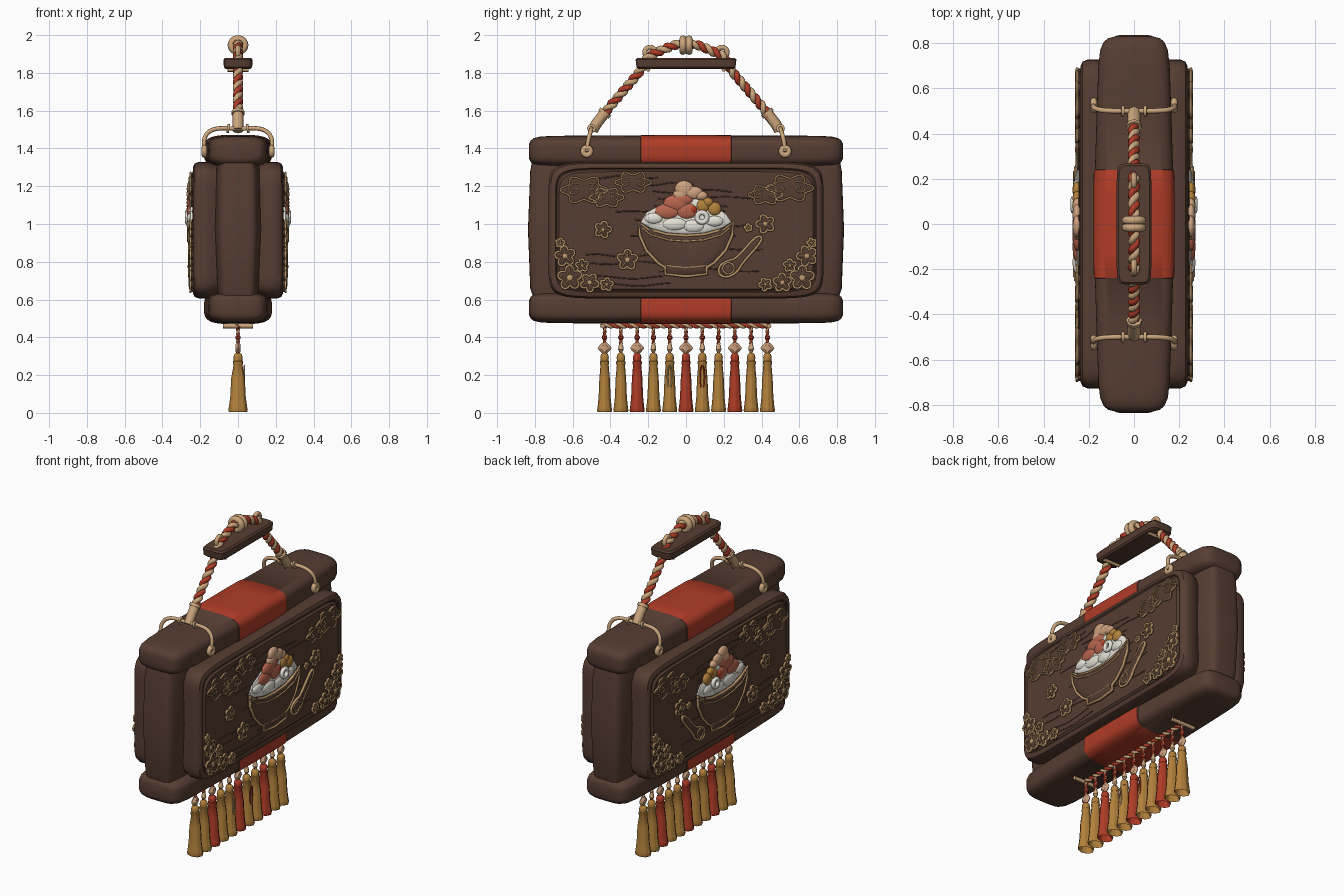
import bpy, bmesh, math, random
from mathutils import Vector

if "Cube" in bpy.data.objects:
    bpy.data.objects.remove(bpy.data.objects["Cube"])

random.seed(4)
TAU = 2 * math.pi


def material(name, *rgb):
    m = bpy.data.materials.new(name)
    m.diffuse_color = (*rgb, 1)
    m.use_nodes = True
    m.node_tree.nodes["Principled BSDF"].inputs["Base Color"].default_value = m.diffuse_color
    return m


BROWN = material("dark_wood", 0.095, 0.047, 0.032)
RED = material("red_cloth", 0.43, 0.045, 0.02)
CREAM = material("cream_cord", 0.60, 0.38, 0.20)
TAN = material("tan_carving", 0.50, 0.31, 0.14)
GOLD = material("gold_thread", 0.45, 0.22, 0.045)
WHITE = material("white_ice", 0.78, 0.75, 0.68)
SALMON = material("salmon_fruit", 0.48, 0.13, 0.075)
PEACH = material("peach_fruit", 0.62, 0.36, 0.21)


def finish(name, me, mats, mirror=False, angle=40):
    me.name = name
    me.materials.clear()
    for m in mats:
        me.materials.append(m)
    ob = bpy.data.objects.new(name, me)
    bpy.context.collection.objects.link(ob)
    me.polygons.foreach_set("use_smooth", [True] * len(me.polygons))
    me.set_sharp_from_angle(angle=math.radians(angle))
    if mirror:
        ob.modifiers.new("both_sides", 'MIRROR')
    return ob


def from_bmesh(name, bm, mats, mirror=False, angle=40):
    bmesh.ops.recalc_face_normals(bm, faces=bm.faces)
    me = bpy.data.meshes.new(name)
    bm.to_mesh(me)
    bm.free()
    return finish(name, me, mats, mirror, angle)


def skin(bm, rings):
    for a, b in zip(rings, rings[1:]):
        for i in range(len(a)):
            j = (i + 1) % len(a)
            bm.faces.new((a[i], a[j], b[j], b[i]))
    bm.faces.new(rings[0])
    bm.faces.new(rings[-1])


def loft(name, axis, stations, mats, n=2, centre=(0, 0, 0), segs=48, ripple=0, mirror=False):
    """Superellipse sections (position, half size a, half size b) along an axis."""
    bm, rings, c = bmesh.new(), [], Vector(centre)
    for t, a, b in stations:
        ring = []
        for i in range(segs):
            u = TAU * (i + 0.5) / segs
            k = 1 + ripple * math.cos(8 * u)
            p = a * k * math.copysign(abs(math.cos(u)) ** (2 / n), math.cos(u))
            q = b * k * math.copysign(abs(math.sin(u)) ** (2 / n), math.sin(u))
            ring.append(bm.verts.new(c + Vector({'x': (t, p, q), 'y': (p, t, q), 'z': (p, q, t)}[axis])))
        rings.append(ring)
    skin(bm, rings)
    return from_bmesh(name, bm, mats, mirror)


def tubes(name, paths, r, mat, closed=False, smooth=False, mirror=False):
    cu = bpy.data.curves.new(name, 'CURVE')
    cu.dimensions, cu.bevel_depth, cu.bevel_resolution = '3D', r, 2
    cu.use_fill_caps, cu.resolution_u = True, 4
    for pts in paths:
        sp = cu.splines.new('NURBS' if smooth else 'POLY')
        sp.points.add(len(pts) - 1)
        for p, co in zip(sp.points, pts):
            p.co = (*co, 1)
        sp.use_cyclic_u = closed
        if smooth:
            sp.order_u, sp.use_endpoint_u = 3, not closed
    tmp = bpy.data.objects.new(name + "_tmp", cu)
    me = bpy.data.meshes.new_from_object(tmp)
    bpy.data.objects.remove(tmp)
    return finish(name, me, [mat], mirror, 60)


def circle(c, r, axis, n=20, stretch=1):
    out = []
    for i in range(n):
        a, b = r * math.cos(TAU * i / n), r * math.sin(TAU * i / n) * stretch
        out.append(Vector(c) + Vector((0, a, b) if axis == 'x' else (a, 0, b)))
    return out


def rope(name, pts, offset, r, pitch):
    """Two twisted strands, red and cream, along a path in the yz plane."""
    pts = [Vector((0, *p)) for p in pts]
    strands, s, nx = ([], []), 0, Vector((1, 0, 0))
    for a, b in zip(pts, pts[1:]):
        d = b - a
        bn = d.normalized().cross(nx)
        k = max(2, int(d.length / 0.008))
        for i in range(k):
            u = TAU * (s + d.length * i / k) / pitch
            for j in (0, 1):
                w = u + j * math.pi
                strands[j].append(a + d * i / k + (nx * math.cos(w) + bn * math.sin(w)) * offset)
        s += d.length
    tubes(name + "_red", [strands[0]], r, RED)
    tubes(name + "_cream", [strands[1]], r, CREAM)


def domes(name, outlines, mat, x=0.242, depth=0.015):
    """Low pillow reliefs with (y, z) outlines on both sign faces."""
    bm = bmesh.new()
    for o in outlines:
        cy, cz = sum(p[0] for p in o) / len(o), sum(p[1] for p in o) / len(o)
        skin(bm, [[bm.verts.new((xx, cy + (y - cy) * k, cz + (z - cz) * k)) for y, z in o]
                  for xx, k in ((x - 0.012, 1), (x + depth * 0.5, 1), (x + depth * 0.85, 0.93), (x + depth, 0.75))])
    return from_bmesh(name, bm, [mat], True, 50)


# sign body: bulging core whose ends show as posts, then the two-faced panel
loft("core_posts", 'z', [(0.58, .105, .80), (0.66, .115, .825), (0.97, .128, .837), (1.28, .12, .825), (1.36, .105, .81)],
     [BROWN], 7, segs=64)
half = [(.05, .70, .345), (.13, .715, .355), (.15, .728, .362), (.205, .728, .362), (.228, .718, .354),
        (.237, .70, .338), (.237, .692, .33), (.231, .687, .325), (.231, .682, .32), (.242, .672, .31)]
loft("sign_panel", 'x', [(-x, a, b) for x, a, b in reversed(half)] + half, [BROWN], 10, (0, 0, 0.967), 80)

# top and bottom beams with red bands in the middle
side = [(.12, .18, .087), (.238, .178, .086), (.242, .173, .083), (.50, .165, .083), (.70, .158, .082),
        (.77, .15, .078), (.805, .135, .07), (.822, .115, .058), (.83, .085, .04)]
for name, z in (("top_beam", 1.385), ("bottom_beam", 0.557)):
    beam = loft(name, 'y', [(-y, a, b) for y, a, b in reversed(side)] + side, [BROWN, RED], 3.6, (0, 0, z), 56)
    for f in beam.data.polygons:
        f.material_index = int(abs(f.center.y) < 0.239)

# wood grain ridges on the faces
grain = []
for i in range(16):
    z, y0, ph = 0.68 + i * 0.038, random.uniform(-.62, -.1), random.random() * 6
    L = random.uniform(.3, .6)
    grain.append([(0.241, y0 + L * t / 10, z + 0.008 * math.sin(ph + t * 0.7)) for t in range(11)])
tubes("wood_grain", grain, 0.004, BROWN, mirror=True)

# bowl with dark body and carved outlines
rim = [(-.25, 1.01), (-.2, .972), (-.1, .945), (0, .938), (.1, .945), (.2, .972), (.25, 1.01)]
wall = [(.245, .94), (.21, .86), (.15, .795), (.11, .77), (.11, .735), (0, .722)]
bowl = rim + wall + [(-y, z) for y, z in reversed(wall[:-1])]
domes("bowl", [bowl], BROWN, depth=0.024)
tubes("bowl_outline", [[(.258, y, z) for y, z in bowl]], 0.008, TAN, closed=True, mirror=True)
tubes("bowl_lines", [[(.266, y * k, z - d) for y, z in rim] for k, d in ((.93, .03),)]
      + [[(.262, y, .785 - .015 * math.cos(y * 12)) for y in (-.11, -.05, 0, .05, .11)]], 0.005, TAN, mirror=True)

# shaved ice and fruit
domes("ice_heap", [[(-.24, 1.01), (-.21, 1.06), (-.1, 1.12), (0, 1.15), (.1, 1.12), (.21, 1.055), (.24, 1.01)]
                   + [(y * .96, z + .006) for y, z in reversed(rim[1:-1])]], WHITE, depth=0.018)


def fruit(name, balls, mat):
    bm = bmesh.new()
    for y, z, ry, rz in balls:
        new = bmesh.ops.create_uvsphere(bm, u_segments=18, v_segments=10, radius=1)["verts"]
        bmesh.ops.scale(bm, vec=(.02, ry, rz), verts=new)
        bmesh.ops.translate(bm, vec=(.252, y, z), verts=new)
    from_bmesh(name, bm, [mat], True)


fruit("salmon_slices", [(-.10, 1.065, .068, .04), (-.05, 1.11, .07, .045), (.005, 1.07, .06, .045), (-.02, 1.13, .06, .035)], SALMON)
fruit("peach_slices", [(-.01, 1.185, .05, .045), (.04, 1.165, .05, .035), (-.03, 1.155, .04, .03), (.08, 1.15, .035, .025)], PEACH)
fruit("gold_balls", [(.09, 1.095, .037, .037), (.15, 1.08, .037, .037), (.115, 1.115, .03, .025)], GOLD)
fruit("ice_lumps", [(-.17, 1.03, .05, .03), (-.06, 1.0, .07, .035), (.04, .99, .06, .035), (.15, 1.015, .05, .03)], WHITE)
fruit("red_cherry", [(.035, 1.075, .026, .026)], RED)
tubes("white_ring", [circle((.268, .085, 1.035), .026, 'x')], .013, WHITE, closed=True, mirror=True)

# spoon
spoon = [(.17, .745), (.18, .785), (.23, .81), (.265, .815), (.36, .925), (.395, .94), (.405, .91), (.295, .79),
         (.28, .755), (.235, .72), (.19, .72)]
domes("spoon", [spoon], BROWN)
tubes("spoon_outline", [[(.253, *p) for p in spoon]], .007, TAN, closed=True, smooth=True, mirror=True)
tubes("spoon_hollow", [circle((.258, .225, .765), .03, 'x')], .005, TAN, closed=True, mirror=True)

# clouds: lobed relief, outline and curls
lobes, curls = [], []
for y, z, s in ((-.54, 1.18, .11), (-.42, 1.14, .08), (-.28, 1.22, .085), (.55, 1.19, .11), (.42, 1.155, .08)):
    lobes.append([(y + s * math.cos(t) * (1 + .15 * math.cos(6 * t)), z + .58 * s * math.sin(t) * (1 + .2 * math.cos(6 * t)))
                  for t in (TAU * i / 48 for i in range(48))])
    for d in (-1, 1):
        curls.append([(.257, y + d * s * (.45 + .028 * i * math.cos(i * .6)), z + s * .025 * i * math.sin(i * .6))
                      for i in range(15)])
domes("clouds", lobes, BROWN, depth=.012)
tubes("cloud_outlines", [[(.252, *p) for p in o] for o in lobes], .005, TAN, closed=True, mirror=True)
tubes("cloud_curls", curls, .004, TAN, mirror=True)

# blossoms: five petals, loose ones and corner clusters
spots = [(-.44, .97, .045), (.42, 1.0, .05), (-.31, .81, .055), (.33, .98, .02)]
for s in (-1, 1):
    spots += [(s * .64, .83, .055), (s * .615, .715, .065), (s * .51, .69, .05), (s * .42, .68, .035), (s * .55, .78, .035),
              (s * .665, .90, .025)]
petals, hearts, stamens = [], [], []
for y, z, r in spots:
    a0 = random.random()
    pol = lambda k, t: (y + k * math.cos(t + a0), z + k * math.sin(t + a0))
    petals.append([pol(r * (.62 + .38 * abs(math.cos(2.5 * t))), t) for t in (TAU * i / 40 for i in range(40))])
    hearts.append([pol(r * .28, TAU * i / 12) for i in range(12)])
    stamens += [[(.257, *pol(r * .25, TAU * i / 5)), (.256, *pol(r * .7, TAU * i / 5))] for i in range(5)]
domes("blossoms", petals, BROWN, depth=.013)
tubes("blossom_outlines", [[(.252, *p) for p in o] for o in petals], .006, TAN, closed=True, mirror=True)
domes("blossom_hearts", hearts, TAN, depth=.019)
tubes("blossom_stamens", stamens, .004, TAN, mirror=True)

# hanging rope, knot, handle
leg = [(-.48, 1.52), (-.40, 1.625), (-.25, 1.80), (-.20, 1.885), (-.13, 1.92), (-.06, 1.948)]
rope("hanging_rope", leg + [(0, 1.955)] + [(-y, z) for y, z in reversed(leg)], .012, .0155, .085)
for i, y in enumerate((-.016, .016)):
    tubes(f"top_knot_{i}", [circle((0, y, 1.947), .036, 'y', 24, .92)], .019, CREAM, closed=True)
loft("handle_bar", 'z', [(1.82, .065, .25), (1.83, .075, .262), (1.87, .077, .267), (1.88, .068, .258)], [BROWN], 9)

for s, end in ((-1, "front"), (1, "back")):
    tubes(end + "_handle_ring", [circle((0, s * .19, 1.908), .028, 'x')], .013, CREAM, closed=True)
    tubes(end + "_handle_pin", [[(-.055, s * .2, 1.817), (.055, s * .2, 1.817)]], .011, CREAM)
    tubes(end + "_rope_sleeve", [[(0, s * .425, 1.595), (0, s * .475, 1.53), (0, s * .495, 1.495)]], .029, CREAM)
    tubes(end + "_sleeve_collar", [[(0, s * .425, 1.595), (0, s * .437, 1.58)]], .035, CREAM)
    # bracket arching over the beam, with collars and eyelets
    arm = [(.178, s * .525, 1.385), (.185, s * .52, 1.44), (.16, s * .505, 1.49), (.10, s * .5, 1.51)]
    tubes(end + "_bracket", [arm + [(0, s * .5, 1.503)] + [(-x, y, z) for x, y, z in reversed(arm)]], .0115, CREAM, smooth=True)
    tubes(end + "_bracket_collars", [[(.045, s * .5, 1.505), (.058, s * .5, 1.507)]], .024, CREAM, mirror=True)
    tubes(end + "_bracket_eyes", [circle((.178, s * .525, 1.385), .02, 'x')], .015, CREAM, closed=True, mirror=True)
    tubes(end + "_fringe_pin", [[(-.08, s * .44, .46), (.08, s * .44, .46)]], .012, CREAM)

# fringe: rope rail and eleven tassels
rope("fringe_rail", [(-.45, .462), (.45, .462)], .007, .009, .07)
for i in range(11):
    y = (i - 5) * .0862
    odd = i in (0, 2, 5, 8, 10)
    col = RED if i in (2, 5, 8) else GOLD
    prof = [(.315, .007), (.306, .018), (.29, .022), (.272, .02), (.268, .024), (.256, .024), (.25, .021), (.18, .027),
            (.08, .031), (.03, .036), (.008, .039), (0, .036), (.02, .03), (.06, .02)]
    loft(f"tassel_{i}", 'z', [(z, r * (1.3 if z < .2 else 1.1), r) for z, r in prof], [col], 2, (0, y, 0.004), 32, .04)
    rope(f"tassel_cord_{i}", [(y, .46), (y, .31)], .005, .006, .04)
    loft(f"red_bead_{i}", 'z', [(.385, .005, .005), (.393, .014, .014), (.405, .014, .014), (.413, .005, .005)], [RED],
         2, (0, y, 0), 14)
    if odd:
        loft(f"diamond_charm_{i}", 'x', [(-.013, .02, .02), (0, .037, .037), (.013, .02, .02)], [PEACH], 1.2, (0, y, .343), 24)
    else:
        loft(f"cream_bead_{i}", 'z', [(.325, .008, .008), (.335, .015, .015), (.355, .012, .012), (.37, .006, .006)],
             [CREAM], 2, (0, y, 0), 14)
    if i in (4, 6):
        tubes(f"tassel_loop_{i}", [circle((.034, y, .19), .012, 'x', 20, 5)], .004, RED if i == 6 else CREAM, closed=True)
